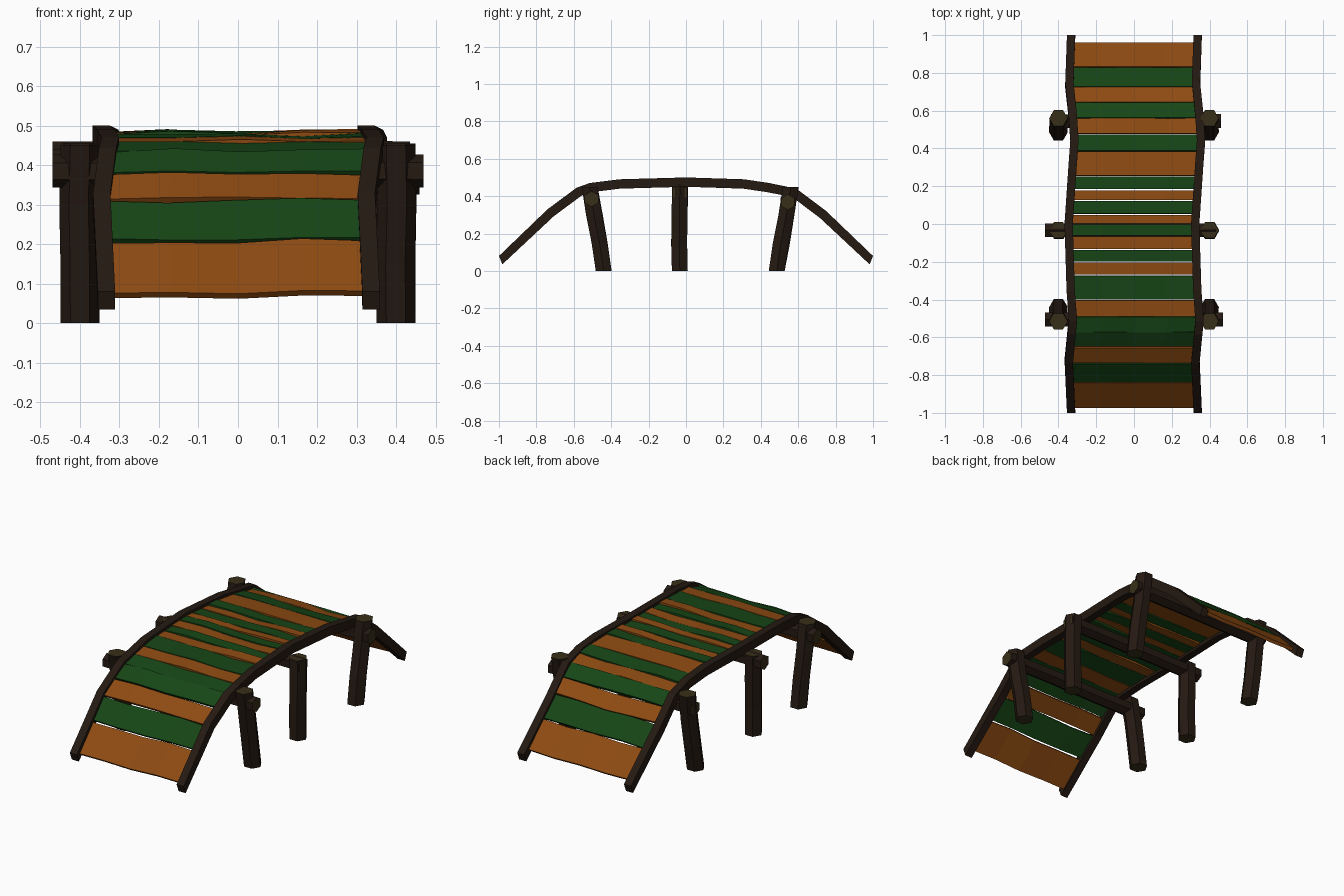
import bpy, bmesh, math, random
from mathutils import Vector

if "Cube" in bpy.data.objects:
    bpy.data.objects.remove(bpy.data.objects["Cube"])

random.seed(4)


def material(name, rgb):
    m = bpy.data.materials.new(name)
    m.diffuse_color = (*rgb, 1)
    m.use_nodes = True
    m.node_tree.nodes["Principled BSDF"].inputs["Base Color"].default_value = m.diffuse_color
    return m


WOOD = material("dark_wood", (0.018, 0.010, 0.006))
CAP = material("cut_wood", (0.040, 0.028, 0.009))
ORANGE = material("orange_paint", (0.27, 0.07, 0.006))
GREEN = material("green_paint", (0.008, 0.06, 0.008))

# Arch of the rails: (y, top z, x of left rail centre)
PATH = [(-0.99, 0.08, -0.333), (-0.74, 0.33, -0.345), (-0.585, 0.445, -0.33),
        (-0.515, 0.47, -0.323), (-0.355, 0.49, -0.335), (0, 0.50, -0.346),
        (0.31, 0.49, -0.325), (0.445, 0.47, -0.315), (0.59, 0.44, -0.325),
        (0.75, 0.32, -0.342), (0.99, 0.08, -0.333)]
SPAN = 0.67


def arch(y):
    """Top z and left rail x at a given y."""
    for (y0, z0, x0), (y1, z1, x1) in zip(PATH, PATH[1:]):
        if y <= y1:
            t = (y - y0) / (y1 - y0)
            return z0 + t * (z1 - z0), x0 + t * (x1 - x0)
    return PATH[-1][1:]


def loft(name, rings, mats, cap_index=0):
    """Join rings of points into a closed solid."""
    bm = bmesh.new()
    loops = [[bm.verts.new(p) for p in r] for r in rings]
    n = len(loops[0])
    for a, b in zip(loops, loops[1:]):
        for i in range(n):
            bm.faces.new((a[i], a[(i + 1) % n], b[(i + 1) % n], b[i]))
    for end in (loops[0], loops[-1]):
        bm.faces.new(end).material_index = cap_index
    bmesh.ops.recalc_face_normals(bm, faces=bm.faces)
    me = bpy.data.meshes.new(name)
    bm.to_mesh(me)
    bm.free()
    for m in mats:
        me.materials.append(m)
    ob = bpy.data.objects.new(name, me)
    bpy.context.collection.objects.link(ob)
    return ob


# Curved side rails
def rail(name, shift):
    pts = [Vector((x + shift, y, z)) for y, z, x in PATH]
    rings = []
    for i, p in enumerate(pts):
        d = pts[min(i + 1, len(pts) - 1)] - pts[max(i - 1, 0)]
        down = Vector((0, d.z, -d.y)).normalized() * 0.05
        side = Vector((0.022, 0, 0))
        # Slanted ends reach the full length of the bridge
        e = Vector((0, 0.01, 0)) * (-1 if i == 0 else 1 if i == len(pts) - 1 else 0)
        q = p + e
        low = p + down - e
        if i in (0, len(pts) - 1):
            low = Vector((p.x, p.y * 0.992, 0.035))
        rings.append([q - side, q + side, low + side, low - side])
    loft(name, rings, [WOOD])


rail("left_rail", 0)
rail("right_rail", SPAN)

# Deck planks: boundaries along y, alternating paint with one green pair
EDGES = [-0.985, -0.85, -0.747, -0.66, -0.58, -0.493, -0.403, -0.272, -0.202,
         -0.135, -0.063, 0, 0.052, 0.125, 0.182, 0.255, 0.387, 0.48, 0.567,
         0.652, 0.735, 0.84, 0.972]
PAINT = "OGOGGOGOGOGOGOGOGOGOGO"
for k, (y0, y1) in enumerate(zip(EDGES, EDGES[1:])):
    a, b = y0 + 0.003, y1 - 0.003
    za, xa = arch(a)
    zb, xb = arch(b)
    slope = Vector((0, b - a, zb - za))
    down = Vector((0, slope.z, -slope.y)).normalized()
    rings = []
    for s in range(5):
        t = s / 4
        wob = random.uniform(-0.005, 0.005)
        pa = Vector((xa + t * SPAN, a, za + wob)) + down * 0.013
        pb = Vector((xb + t * SPAN, b, zb + wob + random.uniform(-0.004, 0.004))) + down * 0.013
        rings.append([pa, pb, pb + down * 0.018, pa + down * 0.018])
    loft(f"deck_plank_{k + 1}", rings, [ORANGE if PAINT[k] == "O" else GREEN])


# Six-sided logs
def log(name, start, end, radius, rough=0.004):
    start, end = Vector(start), Vector(end)
    upright = abs(end.z - start.z) > 0.2
    rings = []
    for s in range(4):
        c = start.lerp(end, s / 3)
        if 0 < s < 3:
            c += Vector([random.uniform(-rough, rough) for _ in range(3)])
        ring = []
        for i in range(6):
            u = radius * math.cos(i * math.pi / 3)
            v = radius * math.sin(i * math.pi / 3)
            ring.append(c + (Vector((u, v, 0)) if upright else Vector((0, v, u))))
        rings.append(ring)
    loft(name, rings, [WOOD, CAP], 1)


# Trestles: base y, top y, post top z, beam y, beam z, beam left and right ends
TRESTLES = [("front", -0.44, -0.515, 0.45, -0.505, 0.385, -0.47, 0.47),
            ("middle", -0.033, -0.033, 0.455, -0.033, 0.418, -0.47, 0.435),
            ("back", 0.485, 0.56, 0.45, 0.545, 0.368, -0.44, 0.46)]
for name, yb, yt, zt, ybeam, zbeam, xl, xr in TRESTLES:
    for side, sx in (("left", -1), ("right", 1)):
        log(f"{name}_{side}_post", (sx * 0.4, yb, 0), (sx * 0.4, yt, zt), 0.049)
    log(f"{name}_cross_beam", (xl, ybeam, zbeam), (xr, ybeam, zbeam), 0.042)
